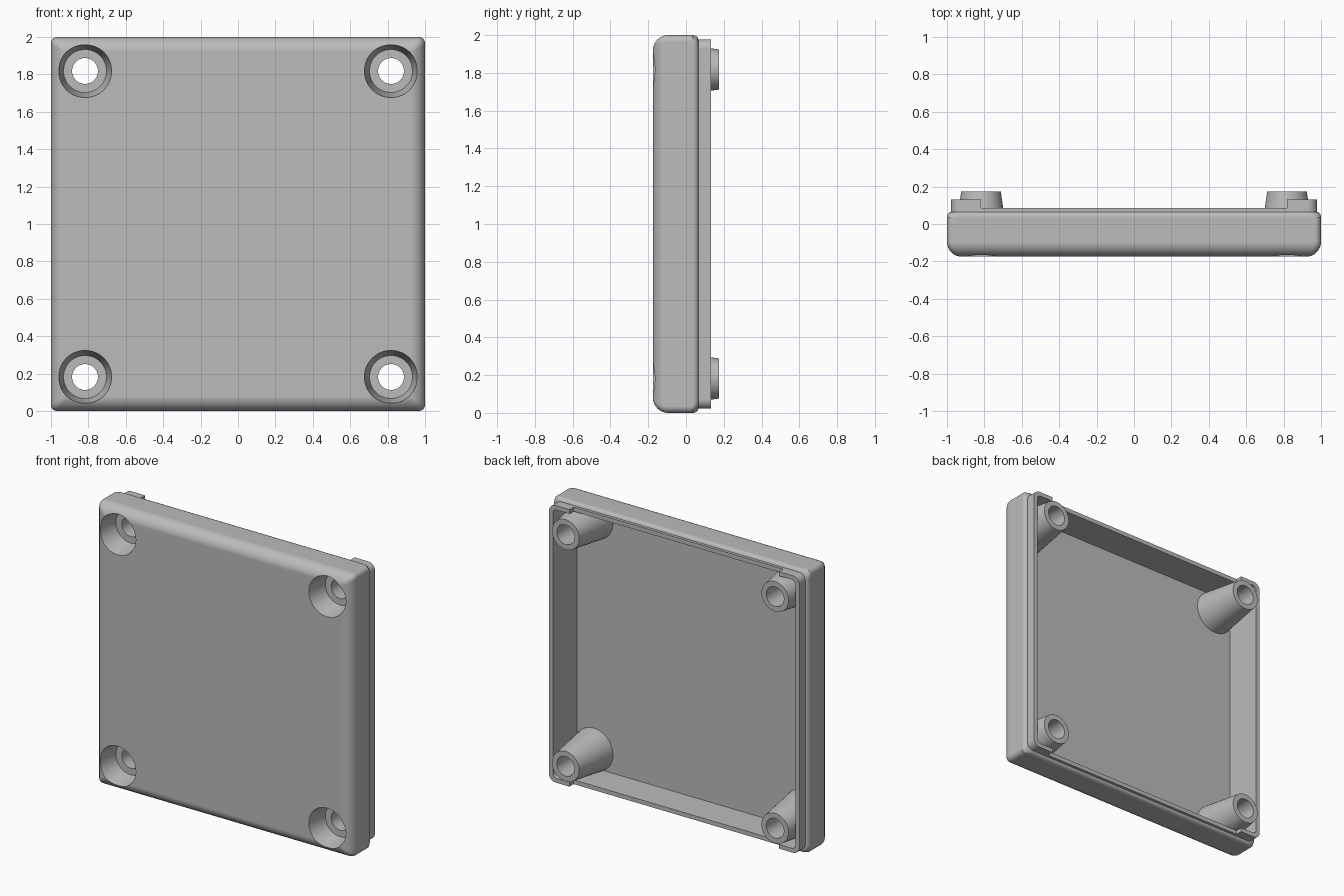
import bpy, bmesh, math

if "Cube" in bpy.data.objects:
    bpy.data.objects.remove(bpy.data.objects["Cube"])

grey = bpy.data.materials.new("plain_grey")
grey.use_nodes = True
colour = (0.5, 0.5, 0.5, 1)
grey.diffuse_color = colour
grey.node_tree.nodes["Principled BSDF"].inputs["Base Color"].default_value = colour

MID = 1.0        # height of the plate centre
SCREW = 0.818    # screw offset from the centre
FRONT = -0.175


def loft(name, rings):
    """Skin a stack of matching rings and cap both ends."""
    bm = bmesh.new()
    loops = [[bm.verts.new(p) for p in ring] for ring in rings]
    n = len(loops[0])
    for a, b in zip(loops, loops[1:]):
        for i in range(n):
            j = (i + 1) % n
            bm.faces.new((a[i], a[j], b[j], b[i]))
    bm.faces.new(loops[0])
    bm.faces.new(loops[-1])
    bmesh.ops.recalc_face_normals(bm, faces=bm.faces)
    mesh = bpy.data.meshes.new(name)
    bm.to_mesh(mesh)
    bm.free()
    mesh.materials.append(grey)
    obj = bpy.data.objects.new(name, mesh)
    bpy.context.collection.objects.link(obj)
    return obj


def square_ring(y, half, radius, steps=6):
    pts = []
    for c in range(4):
        for s in range(steps + 1):
            a = math.pi / 2 * (c + s / steps)
            sx, sz = [(1, 1), (-1, 1), (-1, -1), (1, -1)][c]
            pts.append((sx * (half - radius) + radius * math.cos(a), y,
                        MID + sz * (half - radius) + radius * math.sin(a)))
    return pts


def lathe(name, profile, x, z, sides=48):
    turn = [2 * math.pi * i / sides for i in range(sides)]
    return loft(name, [[(x + r * math.cos(t), y, z + r * math.sin(t)) for t in turn]
                       for y, r in profile])


def combine(target, tool, operation):
    mod = target.modifiers.new(operation, "BOOLEAN")
    mod.operation = operation
    mod.solver = "EXACT"
    mod.object = tool
    bpy.context.view_layer.objects.active = target
    bpy.ops.object.modifier_apply(modifier=mod.name)
    bpy.data.objects.remove(tool)


# Shell: rounded front edge, straight sides, filleted shoulder, thin lip, hollow back
rings = []
for i in range(9):
    a = math.pi / 2 * i / 8
    rings.append(square_ring(FRONT + 0.08 * (1 - math.cos(a)),
                             0.92 + 0.08 * math.sin(a), 0.008 + 0.027 * math.sin(a)))
rings.append(square_ring(0.035, 1.0, 0.035))
for i in range(1, 6):
    a = math.pi / 2 * i / 5
    rings.append(square_ring(0.035 + 0.03 * math.sin(a),
                             0.978 + 0.022 * math.cos(a), 0.05))
rings += [square_ring(0.132, 0.978, 0.05),
          square_ring(0.132, 0.948, 0.03),
          square_ring(-0.14, 0.948, 0.03)]
cover = loft("cover_plate", rings)

# Lower lip along the top and bottom edges
for side in (-1, 1):
    z = MID + side * 0.97
    notch = loft("lip_notch", [[(-0.818, y, z - 0.06), (0.818, y, z - 0.06),
                                (0.818, y, z + 0.06), (-0.818, y, z + 0.06)]
                               for y in (0.085, 0.25)])
    combine(cover, notch, "DIFFERENCE")

# Tapered screw bosses with countersunk through holes
corners = [(sx * SCREW, MID + sz * SCREW) for sx in (-1, 1) for sz in (-1, 1)]
for x, z in corners:
    combine(cover, lathe("screw_boss", [(-0.155, 0.152), (0.175, 0.106)], x, z), "UNION")
for x, z in corners:
    bore = [(-0.2, 0.147), (-0.03, 0.115), (-0.03, 0.069), (0.25, 0.069)]
    combine(cover, lathe("screw_bore", bore, x, z), "DIFFERENCE")

# Smooth fillets and bores, crisp edges, flat faces
bpy.ops.object.select_all(action="DESELECT")
cover.select_set(True)
bpy.context.view_layer.objects.active = cover
bpy.ops.object.shade_smooth_by_angle(angle=math.radians(30))
weighted = cover.modifiers.new("flat_face_normals", "WEIGHTED_NORMAL")
weighted.keep_sharp = True
